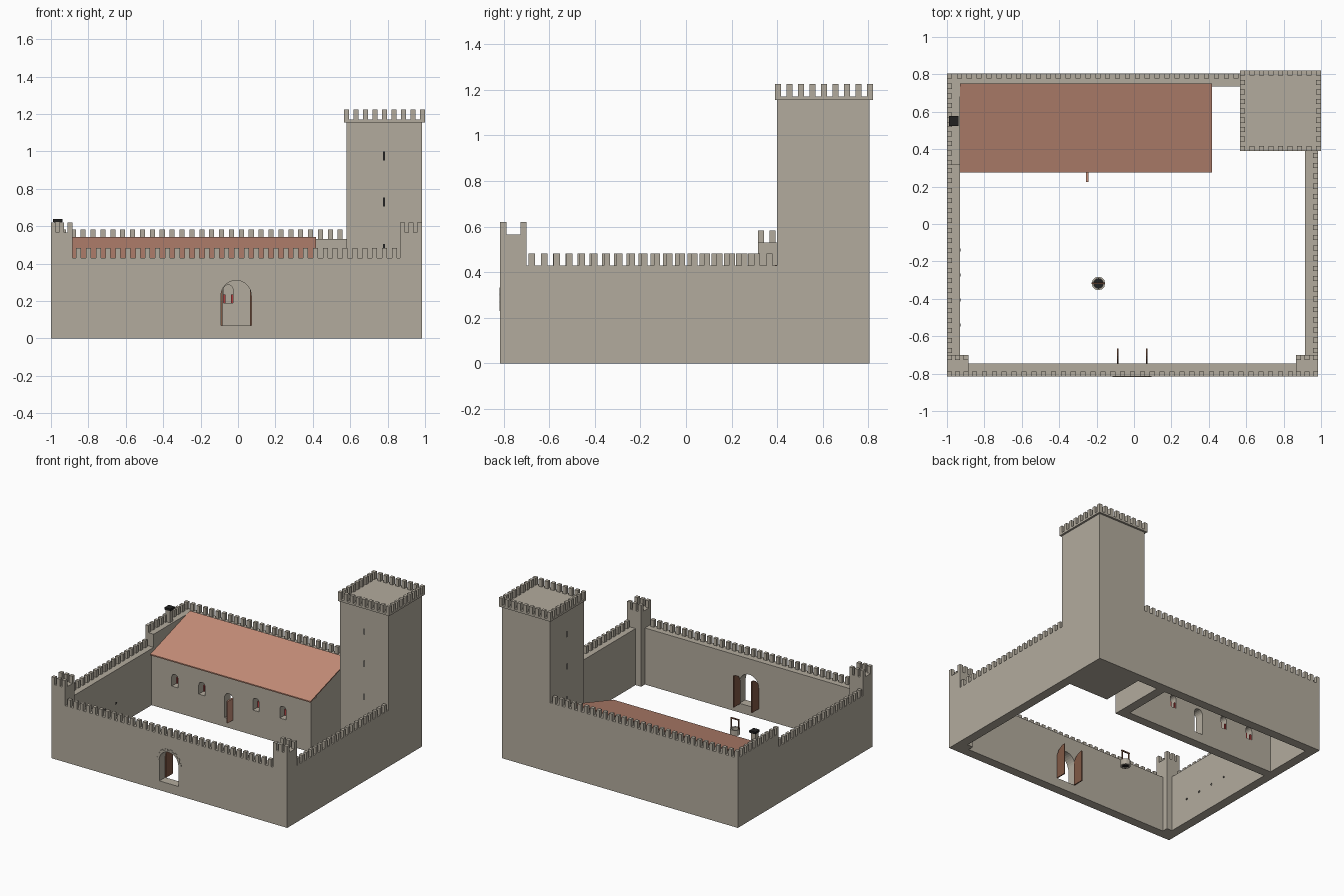
import bpy, bmesh, math
from mathutils import Matrix, Vector

if "Cube" in bpy.data.objects:
    bpy.data.objects.remove(bpy.data.objects["Cube"])

def material(name, r, g, b):
    m = bpy.data.materials.new(name)
    m.diffuse_color = (r, g, b, 1)
    m.use_nodes = True
    m.node_tree.nodes["Principled BSDF"].inputs["Base Color"].default_value = m.diffuse_color
    return m

STONE = material("stone", 0.45, 0.41, 0.34)
TILE = material("roof_tile", 0.56, 0.27, 0.19)
WOOD = material("wood", 0.22, 0.10, 0.06)
RED = material("red_shutter", 0.45, 0.05, 0.05)
DARK = material("dark", 0.015, 0.015, 0.015)

def finish(name, bm, mat):
    bmesh.ops.recalc_face_normals(bm, faces=bm.faces)
    me = bpy.data.meshes.new(name)
    bm.to_mesh(me)
    bm.free()
    me.materials.append(mat)
    ob = bpy.data.objects.new(name, me)
    bpy.context.collection.objects.link(ob)
    return ob

def boxes(name, spans, mat=STONE):
    """Each span is (x0, x1, y0, y1, z0, z1)."""
    bm = bmesh.new()
    for x0, x1, y0, y1, z0, z1 in spans:
        mtx = Matrix.Translation(((x0 + x1) / 2, (y0 + y1) / 2, (z0 + z1) / 2)) \
            @ Matrix.Diagonal((x1 - x0, y1 - y0, z1 - z0, 1))
        bmesh.ops.create_cube(bm, size=1, matrix=mtx)
    return finish(name, bm, mat)

def prism(name, pts, direction, mat=STONE):
    """Extrude a closed 3D outline along a vector."""
    bm = bmesh.new()
    face = bm.faces.new([bm.verts.new(p) for p in pts])
    ext = bmesh.ops.extrude_face_region(bm, geom=[face])
    bmesh.ops.translate(bm, vec=direction, verts=[v for v in ext["geom"] if isinstance(v, bmesh.types.BMVert)])
    return finish(name, bm, mat)

def arch(cx, r, z0, spring, y, n=12):
    top = [(cx + r * math.cos(math.pi * i / n), y, spring + r * math.sin(math.pi * i / n)) for i in range(n + 1)]
    return [(cx + r, y, z0)] + top + [(cx - r, y, z0)]

def cut(ob, cutters):
    for c in cutters:
        c.hide_render = True
        mod = ob.modifiers.new("opening", "BOOLEAN")
        mod.operation, mod.solver, mod.object = "DIFFERENCE", "EXACT", c
    bpy.context.view_layer.objects.active = ob
    for mod in list(ob.modifiers):
        bpy.ops.object.modifier_apply(modifier=mod.name)
    for c in cutters:
        bpy.data.objects.remove(c)

W = 0.027   # merlon width and depth
def row(a, b, n):
    """n merlon intervals, the first starting at a and the last ending at b."""
    return [(a + (b - a - W) * i / (n - 1), a + (b - a - W) * i / (n - 1) + W) for i in range(n)]

def along_x(a, b, n, y, z0, z1):
    return [(p, q, y, y + W, z0, z1) for p, q in row(a, b, n)]

def along_y(a, b, n, x, z0, z1):
    return [(x, x + W, p, q, z0, z1) for p, q in row(a, b, n)]

X0, X1, Y0, Y1, T = -1.0, 0.985, -0.815, 0.805, 0.07

# Curtain walls
front = boxes("front_wall", [(X0 + .05, X1 - .05, Y0, Y0 + T, 0, .43)])
GX, GR = -0.01, 0.081
cut(front, [prism("gate_cutter", arch(GX, GR, .07, .229, Y0 - .1, 16), (0, .3, 0))])
boxes("right_wall", [(X1 - T, X1, Y0 + .05, .45, 0, .43)])
boxes("left_wall", [(X0, X0 + T, Y0 + .05, .315, 0, .43)])
boxes("left_wall_rear", [(X0, X0 + T, .315, Y1, 0, .53)])
boxes("back_wall", [(X0 + T, .6, Y1 - T, Y1, 0, .53)])

# Battlements
boxes("front_merlons", along_x(-.866, .85, 33, Y0, .43, .483))
boxes("right_merlons", along_y(-.69, .38, 20, X1 - W, .43, .483))
boxes("left_merlons", along_y(-.69, .30, 19, X0, .43, .483))
boxes("left_rear_merlons", along_y(.315, .75, 9, X0, .53, .583))
boxes("back_merlons", along_x(X0, .56, 30, Y1 - W, .53, .583))

# Front corner turrets
for side, x0, x1 in (("left", X0, -.885), ("right", .867, X1)):
    boxes(side + "_turret", [(x0, x1, Y0, Y0 + .115, 0, .565)])
    spans = along_x(x0, x1, 3, Y0, .565, .62) + along_x(x0, x1, 3, Y0 + .115 - W, .565, .62)
    boxes(side + "_turret_merlons", spans)

# Keep with overhanging battlement platform
keep = boxes("keep", [(.58, X1, .40, Y1, 0, 1.158)])
slits = []
for z in (.48, .73, .975):
    slits += [(.776, .786, .399, .41, z - .024, z + .024), (.579, .59, .598, .608, z - .024, z + .024)]
boxes("keep_slits", slits, DARK)
boxes("keep_platform", [(.567, 1, .39, .82, 1.155, 1.17)])
KM = along_x(.567, 1, 9, .39, 1.17, 1.225) + along_x(.567, 1, 9, .82 - W, 1.17, 1.225)
KM += along_y(.39, .82, 9, .567, 1.17, 1.225)[1:-1] + along_y(.39, .82, 9, 1 - W, 1.17, 1.225)[1:-1]
boxes("keep_merlons", KM)

# Hall with lean-to roof
hall = boxes("hall_front_wall", [(X0 + T, .41, .29, .36, 0, .39)])
DX = -.28
window_x = [DX + k * .2275 for k in (-2, -1, 1, 2)]
cutters = [prism("cutter", arch(x, .026, .19, .26, .2, 8), (0, .3, 0)) for x in window_x]
cutters.append(prism("cutter", arch(DX, .036, .07, .225, .2, 10), (0, .3, 0)))
cut(hall, cutters)
prism("hall_end_wall", [(.34, .36, 0), (.34, .74, 0), (.34, .74, .525), (.34, .36, .405)], (.07, 0, 0))
prism("hall_roof", [(-.93, .275, .385), (-.93, .75, .535), (-.93, .75, .543), (-.93, .275, .394)], (1.348, 0, 0), TILE)
boxes("window_shutters", [(x + s * .020 - .006, x + s * .020 + .006, .345, .355, .19, .235)
                          for x in window_x for s in (-1, 1)], RED)
boxes("hall_door", [(DX + .024, DX + .036, .225, .295, .07, .235)], TILE)

# Chimney
boxes("chimney", [(-.983, -.945, .532, .57, .5, .625)])
boxes("chimney_cap", [(-.988, -.937, .525, .578, .622, .638)], DARK)

# Gate leaves standing open, each a quarter-arch profile
for side, x in (("left", GX - GR), ("right", GX + GR - .008)):
    ys = Y0 + T
    curve = [(x, ys + .08 * (1 - math.cos(a * math.pi / 12)), .229 + .08 * math.sin(a * math.pi / 12)) for a in range(7)]
    prism(side + "_gate_leaf", [(x, ys, .07)] + curve + [(x, ys + .08, .07)], (.008, 0, 0), WOOD)

# Voussoirs of alternating length around the gate arch
bm = bmesh.new()
N = 15
for i in range(N):
    a0, a1 = math.pi * i / N, math.pi * (i + 1) / N
    r1 = .104 if i % 2 == 0 else .094
    ring = [(GR, a0), (r1, a0), (r1, a1), (GR, a1)]
    vs = [[bm.verts.new((GX + r * math.cos(a), y, .229 + r * math.sin(a))) for r, a in ring]
          for y in (Y0 - .004, Y0 + .01)]
    bm.faces.new(vs[0])
    bm.faces.new(vs[1])
    for k in range(4):
        j = (k + 1) % 4
        bm.faces.new((vs[0][k], vs[0][j], vs[1][j], vs[1][k]))
finish("gate_voussoirs", bm, STONE)

# Courtyard well
WX, WY = -.19, -.318
bm = bmesh.new()
loops = [[bm.verts.new((WX + r * math.cos(i * math.pi / 6), WY + r * math.sin(i * math.pi / 6), z)) for i in range(12)]
         for r, z in ((.036, .07), (.036, .112), (.026, .112), (.026, .07))]
for k in range(4):
    for i in range(12):
        j = (i + 1) % 12
        bm.faces.new((loops[k][i], loops[k][j], loops[(k + 1) % 4][j], loops[(k + 1) % 4][i]))
finish("well_ring", bm, STONE)
bm = bmesh.new()
bmesh.ops.create_circle(bm, cap_ends=True, radius=.028, segments=12, matrix=Matrix.Translation((WX, WY, .075)))
finish("well_water", bm, DARK)
boxes("well_frame", [(WX - .034, WX - .027, WY - .004, WY + .004, .1, .185),
                     (WX + .027, WX + .034, WY - .004, WY + .004, .1, .185),
                     (WX - .036, WX + .036, WY - .004, WY + .004, .18, .189)], WOOD)

# Tethering rings on the inside of the left wall
for i in range(4):
    bpy.ops.mesh.primitive_torus_add(major_radius=.007, minor_radius=.0015, major_segments=12, minor_segments=6,
                                     location=(X0 + T + .002, -.14 - .133 * i, .18), rotation=(0, math.pi / 2, 0))
    bpy.context.object.name = "tether_ring"
    bpy.context.object.data.materials.append(DARK)
